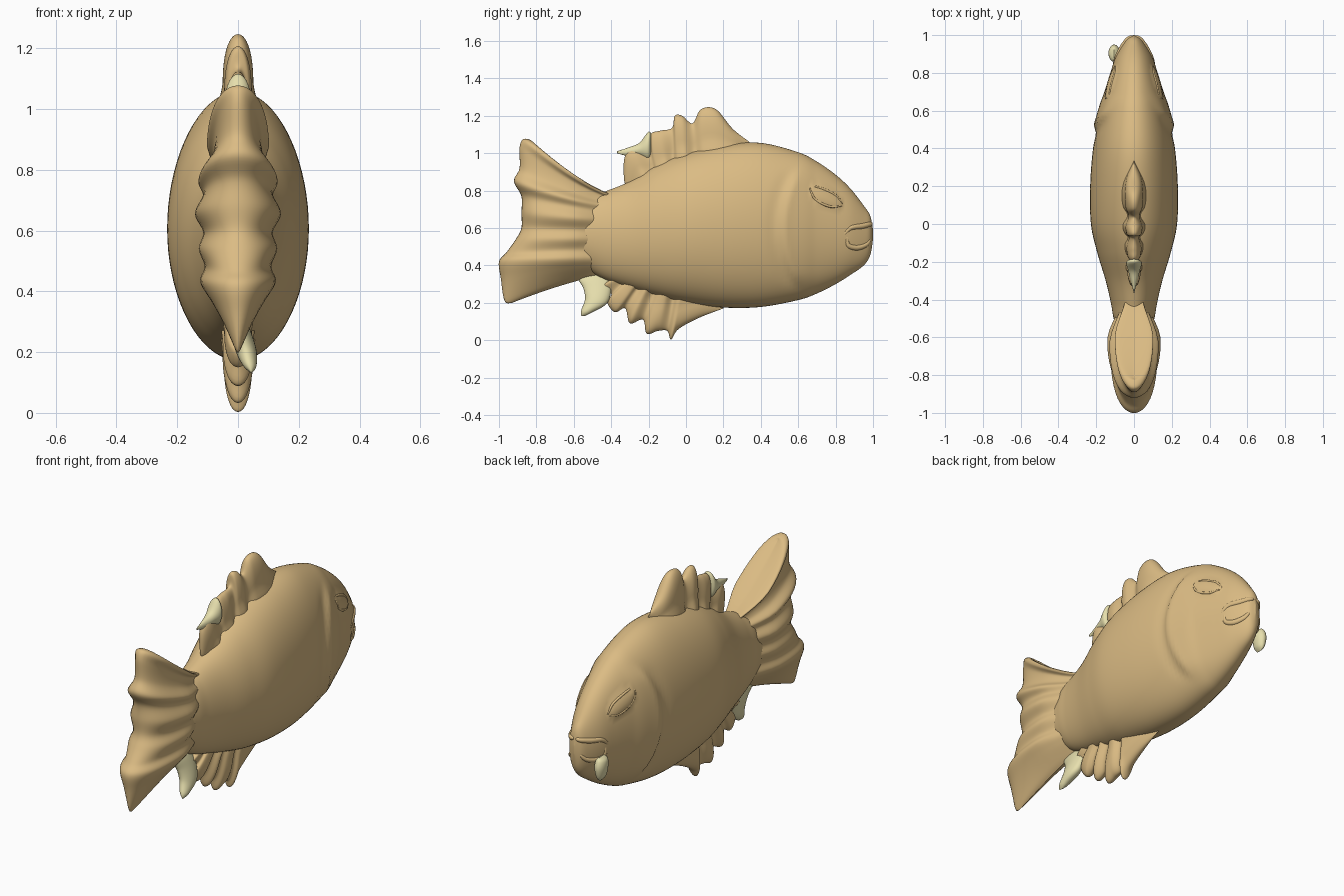
import bpy, bmesh, math

if "Cube" in bpy.data.objects:
    bpy.data.objects.remove(bpy.data.objects["Cube"])


def material(name, rgb):
    m = bpy.data.materials.new(name)
    m.diffuse_color = (*rgb, 1)
    m.use_nodes = True
    m.node_tree.nodes["Principled BSDF"].inputs["Base Color"].default_value = m.diffuse_color
    return m


TAN = material("tan", (0.71, 0.50, 0.23))
CREAM = material("cream", (0.80, 0.74, 0.42))


def spline(rows, k):
    """Catmull-Rom resampling of equal-length tuples, k steps per segment."""
    out, last = [], len(rows) - 1
    for i in range(last):
        quad = [rows[min(max(j, 0), last)] for j in range(i - 1, i + 3)]
        for s in range(k):
            t = s / k
            out.append(tuple(b + 0.5 * t * (c - a + t * (2*a - 5*b + 4*c - d + t * (3*(b - c) + d - a)))
                             for a, b, c, d in zip(*quad)))
    return out + [rows[-1]]


def smoothstep(v):
    v = min(max(v, 0), 1)
    return v * v * (3 - 2 * v)


def loft(name, rings, mat, caps=False):
    """Skin closed rings of points into one smooth object."""
    bm = bmesh.new()
    vs = [[bm.verts.new(p) for p in r] for r in rings]
    n = len(vs[0])
    for a, b in zip(vs, vs[1:]):
        for i in range(n):
            j = (i + 1) % n
            bm.faces.new((a[i], a[j], b[j], b[i]))
    if caps:
        bm.faces.new(vs[0])
        bm.faces.new(vs[-1])
    bmesh.ops.remove_doubles(bm, verts=bm.verts, dist=0.0004)
    bmesh.ops.recalc_face_normals(bm, faces=bm.faces)
    for f in bm.faces:
        f.smooth = True
    me = bpy.data.meshes.new(name)
    bm.to_mesh(me)
    bm.free()
    me.materials.append(mat)
    ob = bpy.data.objects.new(name, me)
    bpy.context.collection.objects.link(ob)
    return ob


# Body stations: y, top z, bottom z, half width
BODY = spline([
    (-.72, .57, .55, .005), (-.60, .70, .43, .080), (-.50, .77, .36, .108), (-.42, .80, .32, .122),
    (-.30, .85, .28, .150), (-.15, .94, .235, .195), (0, 1.0, .20, .228), (.20, 1.045, .175, .232),
    (.40, 1.055, .178, .217), (.60, 1.005, .215, .185), (.70, .955, .25, .155), (.80, .885, .30, .125),
    (.88, .81, .35, .098), (.95, .72, .40, .062), (.985, .665, .455, .036), (1.0, .59, .54, .003)], 10)


def relief(y, z):
    """Raised gill cover and eye on the head."""
    d = y - (0.49 + 0.9 * (z - 0.6) ** 2)
    fade = smoothstep((0.34 - abs(z - 0.6)) / 0.1)
    gill = 0.024 * smoothstep(d / 0.04) * math.exp(-max(d, 0) / 0.08) * fade
    groove = -0.005 * math.exp(-((d + 0.025) / 0.03) ** 2) * fade
    c, n = math.cos(0.5), math.sin(0.5)
    a, b = (y - .75) * c - (z - .765) * n, (y - .75) * n + (z - .765) * c
    eye = 0.014 * max(0, 1 - (a / .1) ** 2 - (b / .045) ** 2) ** 0.5
    return gill + groove + eye


def side_x(y, z):
    """Half width of the body surface at a side position."""
    for p, q in zip(BODY, BODY[1:]):
        if q[0] >= y:
            break
    t = min(max((y - p[0]) / max(q[0] - p[0], 1e-6), 0), 1)
    _, top, bot, w = [a + (b - a) * t for a, b in zip(p, q)]
    k = (2 * z - top - bot) / (top - bot)
    return w * math.sqrt(max(0, 1 - k * k)) + relief(y, z)


rings = []
for y, top, bot, w in BODY:
    ring = []
    for i in range(72):
        a = 2 * math.pi * i / 72
        z = (top + bot) / 2 + (top - bot) / 2 * math.sin(a)
        c = math.cos(a)
        ring.append((w * c + relief(y, z) * max(-1, min(1, 2.5 * c)) * min(1, w / .06), y, z))
    rings.append(ring)
loft("fish_body", rings, TAN, caps=True)


def fin(name, rows, root=1.0, bow=1.2):
    """Thick rippled web; rows are root y, root z, tip y, tip z, half thickness."""
    loops = []
    for ry, rz, ty, tz, th in spline(rows, 7):
        side = []
        for i in range(17):
            u = math.sin(math.pi / 2 * i / 16)
            t = max(th, 0) * (0.75 + 0.25 * math.sin(math.pi * u)) * math.sqrt(max(0, 1 - u ** 9))
            t *= root + (1 - root) * smoothstep(u / 0.5)
            side.append((t, ry + (ty - ry) * u, rz + (tz - rz) * u ** bow))
        loops.append(side + [(-t, y, z) for t, y, z in side[::-1]][1:])
    return loft(name, loops, TAN)


def fragment(name, rows, x=0.0, lean=0.0):
    """Pebble-like chip; rows are back y, back z, front y, front z, half thickness."""
    loops = []
    for ry, rz, ty, tz, th in spline(rows, 7):
        ring = []
        for i in range(24):
            a = 2 * math.pi * i / 24
            u = (1 + math.cos(a)) / 2
            z = rz + (tz - rz) * u
            ring.append((x + lean * (z - rows[0][1]) + max(th, 0) * math.sin(a), ry + (ty - ry) * u, z))
        loops.append(ring)
    return loft(name, loops, CREAM)


fin("tail_fin", [
    (-.36, .36, -.93, .20, 0), (-.36, .38, -.97, .21, .03), (-.36, .41, -.99, .33, .09),
    (-.36, .44, -1.0, .42, .125), (-.36, .49, -.96, .47, .11), (-.36, .54, -.91, .54, .13),
    (-.36, .59, -.88, .60, .115), (-.36, .64, -.88, .68, .142), (-.36, .68, -.88, .77, .115),
    (-.36, .71, -.92, .85, .13), (-.36, .73, -.89, .92, .09), (-.36, .75, -.89, 1.03, .08),
    (-.36, .76, -.87, 1.075, .1), (-.36, .77, -.83, 1.07, .09), (-.36, .77, -.82, 1.055, 0)],
    root=0.5, bow=1.4)

fin("dorsal_fin", [
    (.33, 1.0, .34, 1.06, 0), (.27, 1.0, .25, 1.13, .035), (.18, .98, .16, 1.235, .05),
    (.10, .97, .08, 1.235, .045), (.05, .95, .035, 1.16, .03), (0, .95, -.02, 1.2, .045),
    (-.04, .93, -.06, 1.2, .04), (-.07, .92, -.075, 1.135, .027), (-.10, .90, -.14, 1.12, .04),
    (-.14, .88, -.19, 1.1, .035), (-.17, .87, -.20, 1.01, .025), (-.20, .85, -.29, 1.03, .035),
    (-.22, .83, -.33, .97, .03), (-.25, .80, -.33, .85, .015), (-.28, .78, -.31, .82, 0)], root=1.7)

fin("anal_fin", [
    (.20, .22, .20, .17, 0), (.10, .25, .07, .12, .03), (0, .26, -.04, .06, .045),
    (-.03, .27, -.08, .003, .045), (-.06, .28, -.10, .05, .03), (-.09, .29, -.15, .05, .05),
    (-.12, .30, -.21, .035, .045), (-.15, .31, -.23, .11, .03), (-.18, .32, -.30, .09, .05),
    (-.21, .33, -.325, .17, .03), (-.23, .34, -.38, .15, .045), (-.26, .35, -.42, .20, .04),
    (-.28, .35, -.40, .25, .025), (-.31, .36, -.46, .28, .035), (-.34, .37, -.42, .31, 0)], root=1.4)

# Cream fragments: behind the back fin, behind the lower fin, and below the mouth
fragment("back_fragment", [
    (-.37, 1.0, -.37, 1.01, 0), (-.31, .985, -.31, 1.03, .015), (-.25, .985, -.25, 1.055, .03),
    (-.20, .965, -.20, 1.115, .04), (-.18, 1.0, -.18, 1.09, 0)])
fragment("lower_fragment", [
    (-.56, .13, -.54, .13, 0), (-.56, .16, -.50, .15, .022), (-.54, .22, -.42, .20, .035),
    (-.55, .28, -.40, .29, .03), (-.58, .33, -.43, .35, .02), (-.58, .35, -.45, .355, 0)],
    x=.045, lean=-.25)
fragment("chin_fragment", [
    (.89, .385, .92, .385, 0), (.87, .41, .94, .41, .02), (.86, .46, .95, .46, .03),
    (.86, .50, .94, .50, .025), (.88, .52, .92, .52, 0)], x=-.105)


def ridge(name, pts, r):
    """Soft tapered fold laid on both sides of the head."""
    cu = bpy.data.curves.new(name, 'CURVE')
    cu.dimensions = '3D'
    cu.bevel_depth = r
    cu.bevel_resolution = 3
    path = spline(pts, 6)
    for sign in (1, -1):
        sp = cu.splines.new('POLY')
        sp.points.add(len(path) - 1)
        for i, (y, z) in enumerate(path):
            sp.points[i].co = (sign * (side_x(y, z) - r * 0.5), y, z, 1)
            sp.points[i].radius = 0.25 + 0.75 * math.sin(math.pi * i / (len(path) - 1)) ** 0.6
        sp.use_smooth = True
    cu.materials.append(TAN)
    bpy.context.collection.objects.link(bpy.data.objects.new(name, cu))


ridge("upper_lip", [(.84, .56), (.88, .60), (.94, .61), (.98, .62), (.992, .625)], .016)
ridge("lower_lip", [(.86, .56), (.865, .51), (.91, .495), (.96, .51), (.985, .54)], .016)
ridge("upper_eyelid", [(.66, .83), (.73, .81), (.80, .775), (.84, .725)], .007)
ridge("lower_eyelid", [(.66, .82), (.69, .755), (.77, .715), (.84, .72)], .007)
